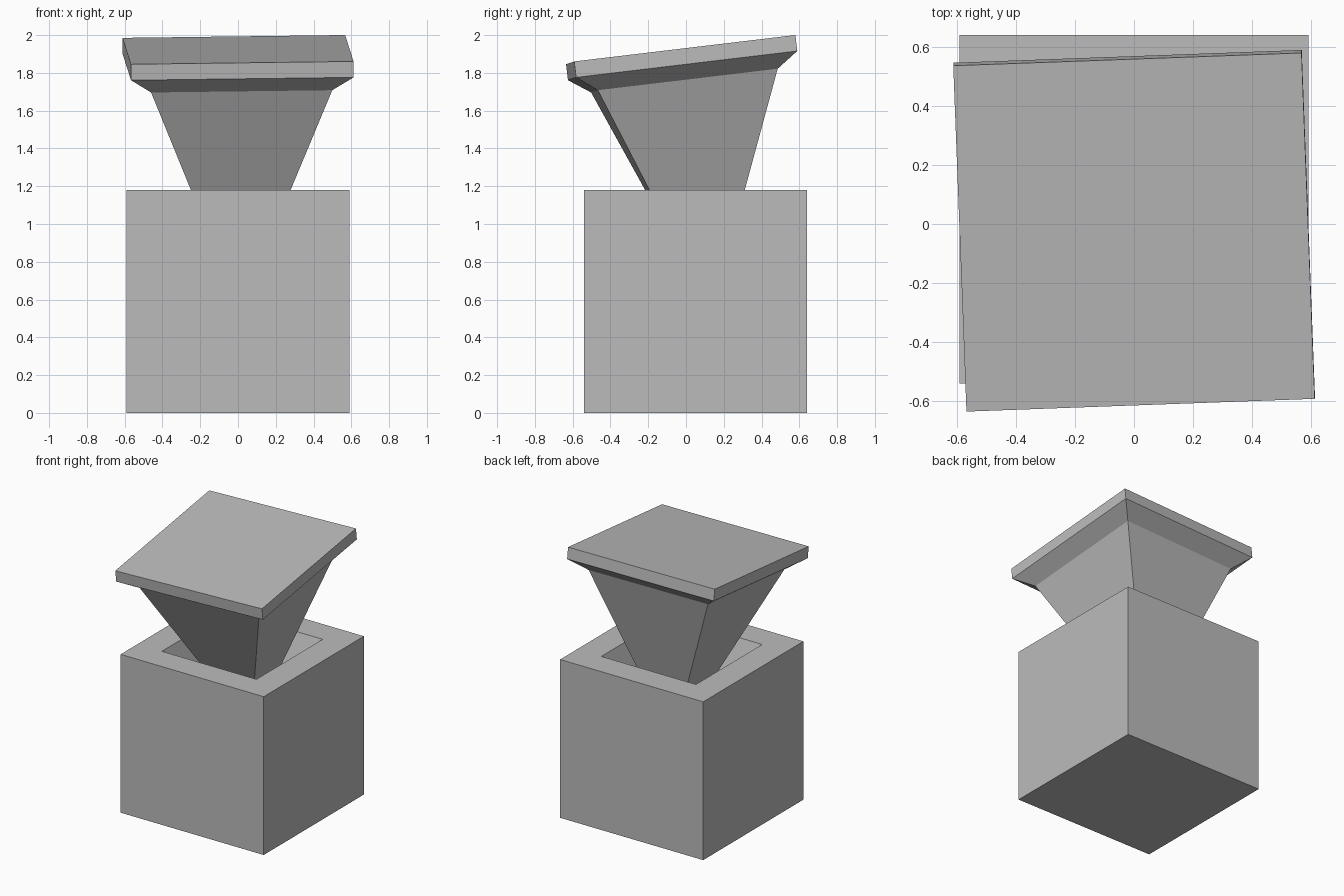
import bpy, bmesh
from math import radians

cube = bpy.data.objects.get("Cube")
if cube:
    bpy.data.objects.remove(cube, do_unlink=True)

grey = bpy.data.materials.new("plain grey")
grey.use_nodes = True
grey.diffuse_color = (0.5, 0.5, 0.5, 1)
grey.node_tree.nodes["Principled BSDF"].inputs["Base Color"].default_value = (0.5, 0.5, 0.5, 1)


def square_loft(name, sections, location, rotation=(0, 0, 0)):
    """Skin a stack of centred squares, each given as (half width, height)."""
    bm = bmesh.new()
    rings = [[bm.verts.new((sx * h, sy * h, z))
              for sx, sy in ((-1, -1), (1, -1), (1, 1), (-1, 1))]
             for h, z in sections]
    for low, high in zip(rings, rings[1:]):
        for i in range(4):
            j = (i + 1) % 4
            bm.faces.new((low[i], low[j], high[j], high[i]))
    bm.faces.new(rings[0])
    bm.faces.new(rings[-1])
    bmesh.ops.recalc_face_normals(bm, faces=bm.faces)
    mesh = bpy.data.meshes.new(name)
    bm.to_mesh(mesh)
    bm.free()
    mesh.materials.append(grey)
    obj = bpy.data.objects.new(name, mesh)
    obj.location = location
    obj.rotation_euler = [radians(a) for a in rotation]
    bpy.context.collection.objects.link(obj)
    return obj


# Cubic container: outer walls, flat rim, then a tapered pit
square_loft("container", [(0.59, 0), (0.59, 1.18), (0.39, 1.18), (0.13, 0.51)],
            (0, 0.05, 0))

# Tilted stopper: tapered plug, flared collar and square top slab
square_loft("stopper", [(0.13, -1.06), (0.48, -0.165), (0.59, -0.085), (0.59, 0)],
            (0, -0.028, 1.923), (6.8, -0.73, 2.1))
